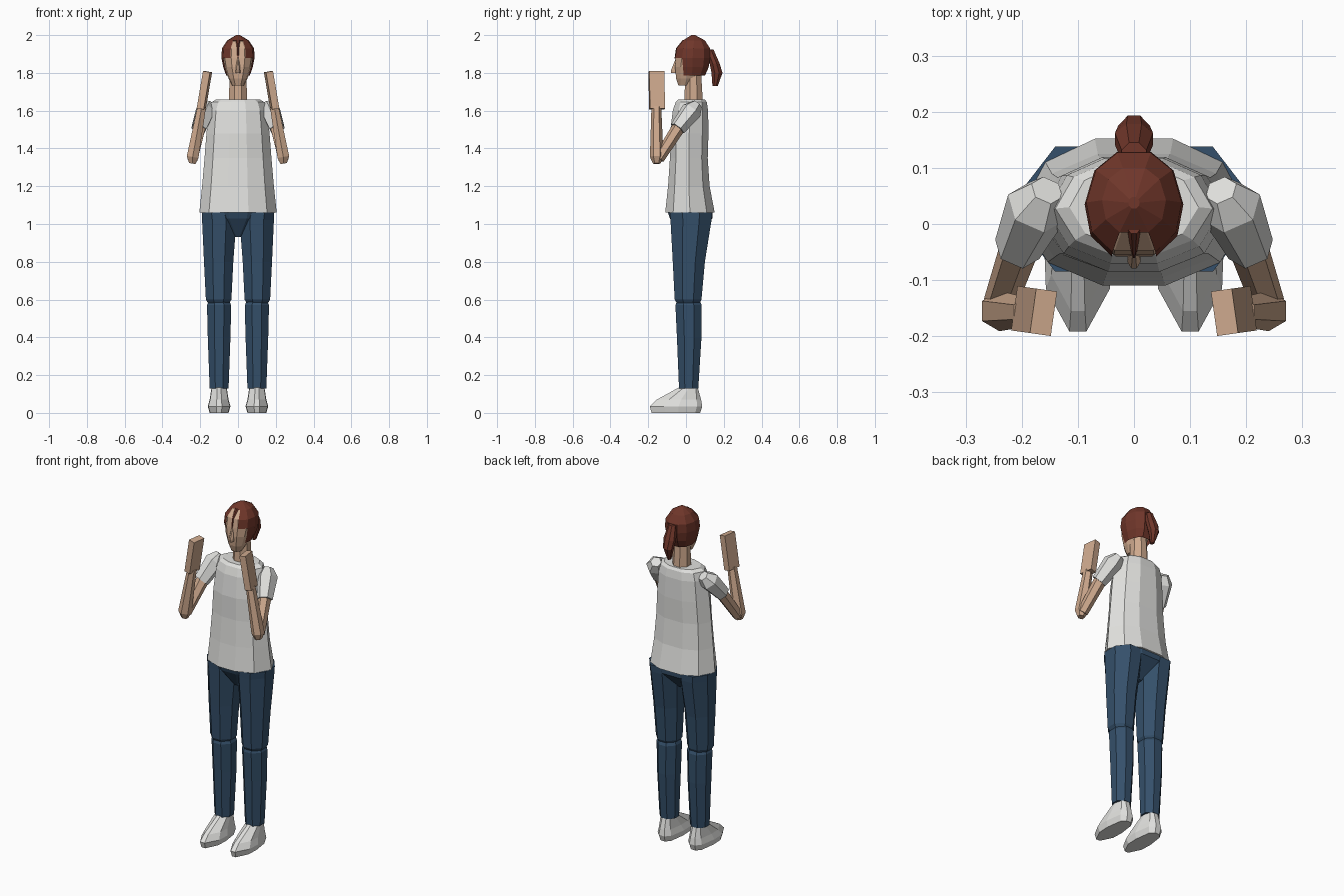
import bpy, bmesh, math
from mathutils import Vector

if "Cube" in bpy.data.objects:
    bpy.data.objects.remove(bpy.data.objects["Cube"])


def material(name, col):
    m = bpy.data.materials.new(name)
    m.diffuse_color = (*col, 1)
    m.use_nodes = True
    m.node_tree.nodes["Principled BSDF"].inputs["Base Color"].default_value = m.diffuse_color
    return m


SKIN = material("skin", (0.62, 0.40, 0.27))
HAIR = material("auburn hair", (0.16, 0.037, 0.023))
WHITE = material("white cloth", (0.75, 0.75, 0.73))
DENIM = material("denim", (0.035, 0.08, 0.145))


def mirrored(half):
    return half + [(-x, y) for x, y in reversed(half)]


BODY = mirrored([(.27, -1), (.75, -.68), (1, 0), (.77, .68), (.34, 1)])
HEAD = mirrored([(.45, -1), (.88, -.6), (1, 0), (.8, .65), (.35, 1)])
SHOE = mirrored([(.25, -1), (.95, -.45), (1, .1), (.75, .8), (.3, 1)])
LEG = mirrored([(.4, -1), (1, -.4), (1, .4), (.4, 1)])


def finish(name, bm, mat):
    bmesh.ops.recalc_face_normals(bm, faces=bm.faces)
    me = bpy.data.meshes.new(name)
    bm.to_mesh(me)
    bm.free()
    me.materials.append(mat)
    ob = bpy.data.objects.new(name, me)
    bpy.context.collection.objects.link(ob)
    return ob


def skin_rings(rings):
    bm = bmesh.new()
    vs = [[bm.verts.new(p) for p in r] for r in rings]
    n = len(vs[0])
    for a, b in zip(vs, vs[1:]):
        for i in range(n):
            j = (i + 1) % n
            bm.faces.new((a[i], a[j], b[j], b[i]))
    bm.faces.new(vs[0])
    bm.faces.new(vs[-1])
    bmesh.ops.recalc_face_normals(bm, faces=bm.faces)
    return bm


def loft(name, outline, rings, mat, drop=None):
    """Stack an outline in levels given as (z, x0, x1, y0, y1)."""
    bm = skin_rings([[((a + b) / 2 + (b - a) / 2 * x, (c + d) / 2 + (d - c) / 2 * y, z)
                      for x, y in outline] for z, a, b, c, d in rings])
    if drop:
        bad = [f for f in bm.faces if drop(f.calc_center_median())]
        bmesh.ops.delete(bm, geom=bad, context='FACES')
    return finish(name, bm, mat)


def limb(name, pts, mat, sides=6):
    """Tube through points given as (x, y, z, radius)."""
    axis = (Vector(pts[-1][:3]) - Vector(pts[0][:3])).normalized()
    u = axis.cross(Vector((0, 1, 0))).normalized()
    v = axis.cross(u)
    rings = []
    for x, y, z, r in pts:
        rings.append([Vector((x, y, z)) + r * (u * math.cos(t) + v * math.sin(t))
                      for t in (math.tau * (i + .5) / sides for i in range(sides))])
    return finish(name, skin_rings(rings), mat)


def sym(rows):
    return [(z, -h, h, a, b) for z, h, a, b in rows]


# Torso and hips
loft("shirt", BODY, sym([(1.06, .205, -.11, .152), (1.2, .19, -.095, .125),
                         (1.35, .177, -.085, .115), (1.48, .167, -.085, .119),
                         (1.6, .155, -.07, .117), (1.645, .14, -.055, .11),
                         (1.66, .115, -.04, .10)]), WHITE)
loft("trouser_hips", BODY, sym([(.93, .03, -.02, .05), (1.03, .17, -.085, .14),
                                (1.068, .195, -.098, .142)]), DENIM)

# Neck, head and nose
loft("neck", LEG, sym([(1.63, .05, -.01, .09), (1.8, .043, -.003, .08)]), SKIN)
loft("head", HEAD, sym([(1.732, .03, -.04, .02), (1.77, .05, -.052, .06),
                        (1.83, .071, -.058, .09), (1.88, .08, -.055, .11),
                        (1.93, .076, -.047, .115), (1.97, .048, -.012, .088)]), SKIN)
loft("nose", LEG, sym([(1.8, .012, -.079, -.04), (1.815, .012, -.079, -.04),
                       (1.87, .007, -.057, -.04)]), SKIN)


# Hair cap with the face cut open, a parting strand and a ponytail
def face_opening(c):
    return (c.z < 1.8 and abs(c.x) < .01 and abs(c.y - .03) < .02) or \
        (c.z < 1.88 and c.y < .005) or (c.z < 1.96 and c.y < -.02 and abs(c.x) < .01)


loft("hair", HEAD, sym([(1.785, .062, -.04, .10), (1.83, .078, -.05, .12),
                        (1.88, .088, -.058, .128), (1.93, .085, -.05, .127),
                        (1.972, .057, -.015, .10), (2.0, .01, .028, .048)]), HAIR, face_opening)
loft("parting_strand", LEG, sym([(1.875, .003, -.061, -.045), (1.93, .006, -.053, -.03),
                                 (1.975, .012, -.017, .01)]), HAIR)
loft("ponytail", LEG, sym([(1.73, .008, .14, .168), (1.8, .028, .135, .193),
                           (1.85, .034, .125, .178), (1.925, .022, .10, .145)]), HAIR)

for s, side in ((1, "left"), (-1, "right")):
    def leg(name, outline, rows, mat):
        loft(f"{side}_{name}", outline,
             [(z, min(s * a, s * b), max(s * a, s * b), c, d) for z, a, b, c, d in rows], mat)

    def arm(name, pts, mat):
        limb(f"{side}_{name}", [(s * x, y, z, r) for x, y, z, r in pts], mat)

    # Trouser legs and shoe
    leg("thigh", LEG, [(.575, .05, .155, -.045, .07), (.6, .035, .17, -.06, .082),
                       (.8, .025, .18, -.07, .10), (1.02, .008, .19, -.082, .135),
                       (1.06, .02, .192, -.085, .138)], DENIM)
    leg("shin", LEG, [(.13, .05, .15, -.037, .065), (.4, .04, .16, -.048, .082),
                      (.57, .036, .164, -.056, .083), (.6, .05, .15, -.045, .07)], DENIM)
    leg("shoe", SHOE, [(0, .05, .15, -.182, .075), (.035, .04, .16, -.192, .086),
                       (.07, .05, .15, -.155, .08), (.135, .06, .14, -.037, .062)], WHITE)

    # Sleeve, bare arm and raised hand
    arm("sleeve", [(.155, .06, 1.635, .03), (.173, .03, 1.6, .056),
                   (.208, -.045, 1.505, .043)], WHITE)
    arm("upper_arm", [(.2, -.03, 1.525, .036), (.24, -.145, 1.345, .03)], SKIN)
    arm("forearm", [(.242, -.155, 1.32, .02), (.24, -.155, 1.355, .036),
                    (.192, -.157, 1.62, .026)], SKIN)
    bm = bmesh.new()
    bmesh.ops.create_cube(bm, size=1)
    hand = finish(f"{side}_hand", bm, SKIN)
    hand.scale = (.038, .08, .2)
    hand.location = (s * .178, -.155, 1.708)
    hand.rotation_euler = (0, -s * .17, s * .14)
